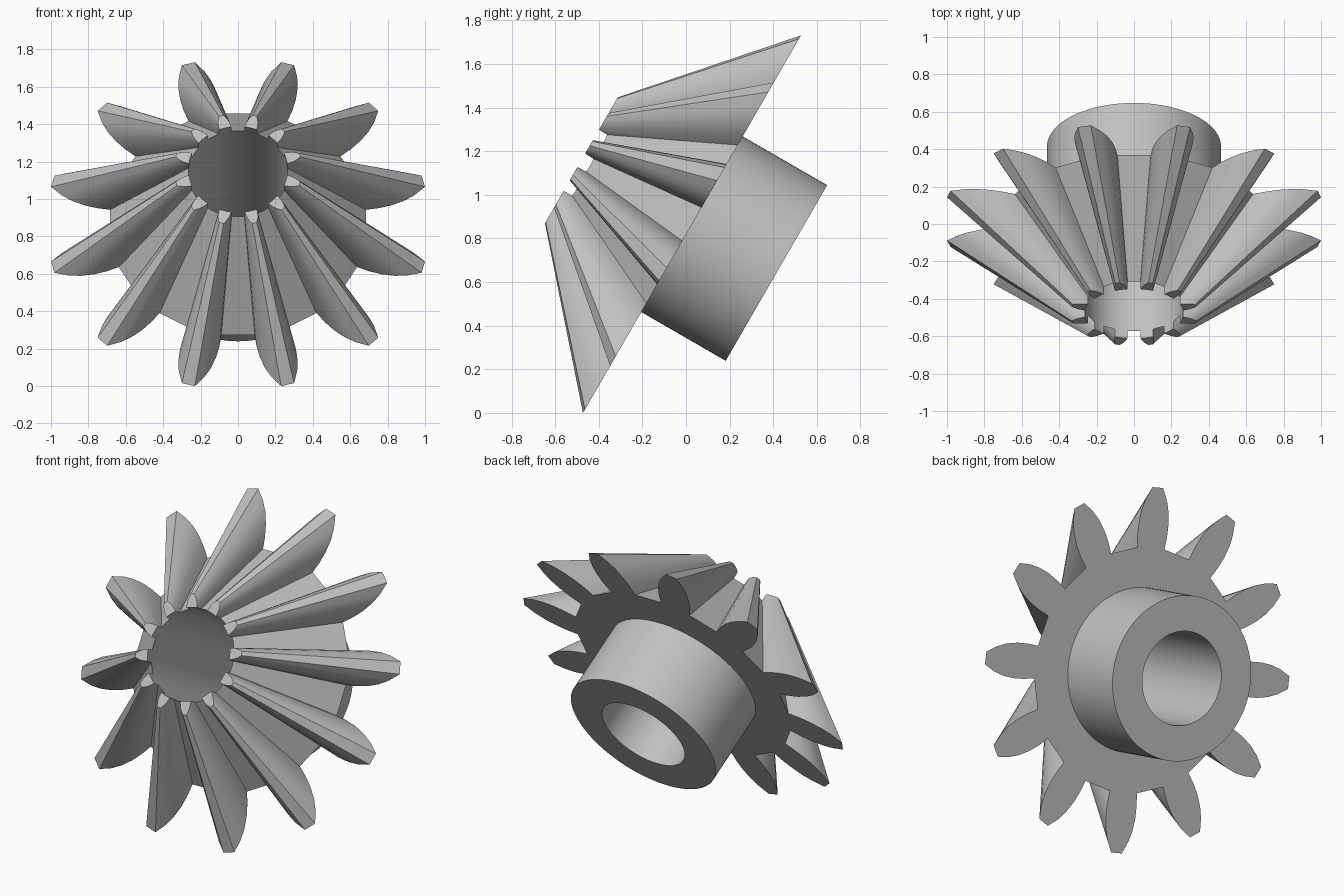
import bpy
import bmesh
from math import sin, cos, pi, radians
from mathutils import Matrix

cube = bpy.data.objects.get("Cube")
if cube:
    bpy.data.objects.remove(cube, do_unlink=True)

TEETH = 12
FACE_DEPTH = 0.586      # toothed body, back face to front face
FRONT_SCALE = 1 / 3     # taper of the toothed body
HUB_RADIUS, HUB_DEPTH = 0.465, 0.447
BORE_RADIUS = 0.265
SEGMENTS = 96
# One tooth flank from root to tip: radius, half angle in degrees
FLANK = [(0.69, 7.6), (0.76, 7.5), (0.83, 6.9), (0.90, 5.75), (0.96, 4.25), (1.026, 2.0)]

# Local z is the gear axis, tilted towards the front
PLACE = Matrix.Translation((0, 0.0275, 0.865)) @ Matrix.Rotation(radians(60), 4, 'X')

steel = bpy.data.materials.new("plain grey")
steel.use_nodes = True
GREY = (0.53, 0.53, 0.53, 1)
steel.diffuse_color = GREY
steel.node_tree.nodes["Principled BSDF"].inputs["Base Color"].default_value = GREY


def finish(bm, name):
    bmesh.ops.recalc_face_normals(bm, faces=bm.faces[:])
    mesh = bpy.data.meshes.new(name)
    bm.to_mesh(mesh)
    bm.free()
    mesh.materials.append(steel)
    obj = bpy.data.objects.new(name, mesh)
    obj.matrix_world = PLACE
    bpy.context.collection.objects.link(obj)
    return obj


def loft(bm, rings, closed=False):
    """Bridge rings of points; close with caps, or back to the first ring."""
    loops = [[bm.verts.new(p) for p in ring] for ring in rings]
    n = len(loops[0])
    pairs = list(zip(loops, loops[1:]))
    if closed:
        pairs.append((loops[-1], loops[0]))
    else:
        bm.faces.new(loops[0])
        bm.faces.new(loops[-1])
    for a, b in pairs:
        for i in range(n):
            j = (i + 1) % n
            bm.faces.new((a[i], a[j], b[j], b[i]))


def circle(radius, z):
    return [(radius * cos(2 * pi * i / SEGMENTS), radius * sin(2 * pi * i / SEGMENTS), z)
            for i in range(SEGMENTS)]


def gear_ring(scale, z):
    points = []
    for t in range(TEETH):
        centre = 2 * pi * (t + 0.5) / TEETH
        sides = [(r, -a) for r, a in FLANK] + list(reversed(FLANK))
        for r, a in sides:
            angle = centre + radians(a)
            points.append((scale * r * cos(angle), scale * r * sin(angle), z))
    return points


# Tapered toothed body
bm = bmesh.new()
loft(bm, [gear_ring(1, 0), gear_ring(FRONT_SCALE, FACE_DEPTH)])
teeth = finish(bm, "bevel_teeth")

# Shaft hole through the toothed body
bm = bmesh.new()
loft(bm, [circle(BORE_RADIUS, -0.2), circle(BORE_RADIUS, FACE_DEPTH + 0.2)])
cutter = finish(bm, "bore_cutter")
cutter.hide_render = True

bpy.context.view_layer.update()
bore = teeth.modifiers.new("bore", 'BOOLEAN')
bore.operation = 'DIFFERENCE'
bore.solver = 'EXACT'
bore.object = cutter
bpy.context.view_layer.objects.active = teeth
bpy.ops.object.modifier_apply(modifier=bore.name)
bpy.data.objects.remove(cutter, do_unlink=True)

# Cylindrical hub behind the teeth, with the same hole
bm = bmesh.new()
loft(bm, [circle(HUB_RADIUS, 0), circle(HUB_RADIUS, -HUB_DEPTH),
          circle(BORE_RADIUS, -HUB_DEPTH), circle(BORE_RADIUS, 0)], closed=True)
hub = finish(bm, "hub")

# Smooth curved flanks and walls, crisp edges
for obj in (teeth, hub):
    bpy.ops.object.select_all(action='DESELECT')
    obj.select_set(True)
    bpy.context.view_layer.objects.active = obj
    bpy.ops.object.shade_smooth_by_angle(angle=radians(25))
